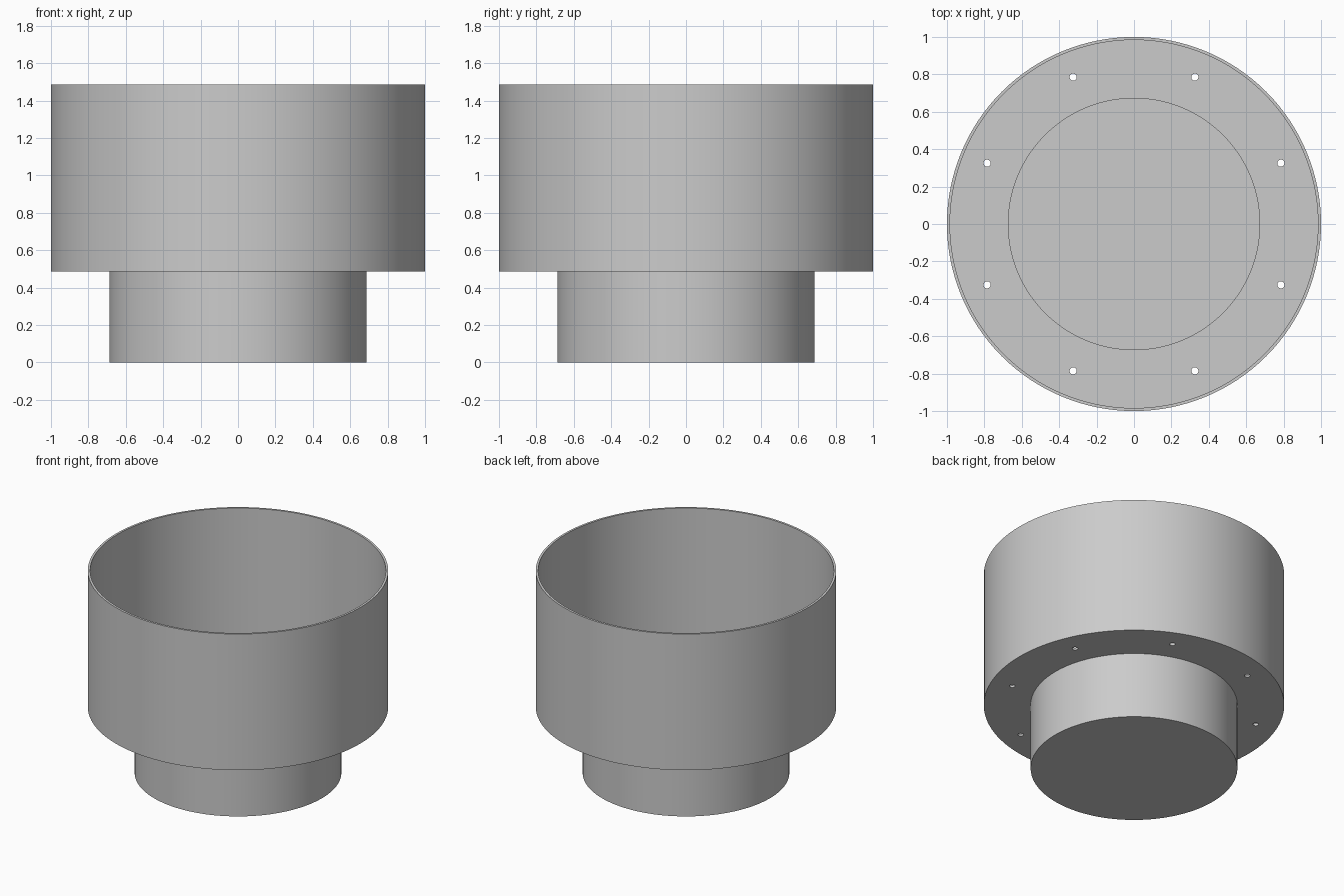
import bpy, bmesh, math

cube = bpy.data.objects.get("Cube")
if cube:
    bpy.data.objects.remove(cube, do_unlink=True)

SEGMENTS = 128
WALL = 0.016
RIM_R, NECK_R = 1.0, 0.688
STEP_Z, TOP_Z = 0.485, 1.485
HOLE_R, HOLE_RING = 0.019, 0.85

grey = bpy.data.materials.new("plain grey")
grey.use_nodes = True
colour = (0.6, 0.6, 0.6, 1)
grey.diffuse_color = colour
grey.node_tree.nodes["Principled BSDF"].inputs["Base Color"].default_value = colour


def make_object(name, bm):
    mesh = bpy.data.meshes.new(name)
    bm.to_mesh(mesh)
    bm.free()
    mesh.materials.append(grey)
    obj = bpy.data.objects.new(name, mesh)
    bpy.context.collection.objects.link(obj)
    return obj


def lathe(name, profile):
    bm = bmesh.new()
    verts = [bm.verts.new((r, 0, z)) for r, z in profile]
    edges = [bm.edges.new(pair) for pair in zip(verts, verts[1:])]
    bmesh.ops.spin(bm, geom=verts + edges, cent=(0, 0, 0), axis=(0, 0, 1),
                   angle=math.tau, steps=SEGMENTS, use_merge=True)
    bmesh.ops.remove_doubles(bm, verts=bm.verts, dist=0.0001)
    bmesh.ops.recalc_face_normals(bm, faces=bm.faces)
    return make_object(name, bm)


# Stepped thin-walled cup: outside from the base up, then inside back down
cup = lathe("stepped_cup", [
    (0, 0), (NECK_R, 0), (NECK_R, STEP_Z), (RIM_R, STEP_Z), (RIM_R, TOP_Z),
    (RIM_R - WALL, TOP_Z), (RIM_R - WALL, STEP_Z + WALL),
    (NECK_R - WALL, STEP_Z + WALL), (NECK_R - WALL, WALL), (0, WALL)])

# Ring of eight bolt holes through the ledge
bm = bmesh.new()
for i in range(8):
    angle = math.tau * (i + 0.5) / 8
    hole = bmesh.ops.create_cone(bm, cap_ends=True, segments=24, radius1=HOLE_R,
                                 radius2=HOLE_R, depth=0.1)
    bmesh.ops.translate(bm, verts=hole["verts"], vec=(
        HOLE_RING * math.cos(angle), HOLE_RING * math.sin(angle), STEP_Z))
cutter = make_object("bolt_hole_cutter", bm)
cutter.hide_render = True

cut = cup.modifiers.new("bolt holes", "BOOLEAN")
cut.operation = "DIFFERENCE"
cut.solver = "EXACT"
cut.object = cutter

bpy.ops.object.select_all(action="DESELECT")
cup.select_set(True)
bpy.context.view_layer.objects.active = cup
bpy.ops.object.modifier_apply(modifier=cut.name)
bpy.data.objects.remove(cutter, do_unlink=True)
bpy.ops.object.shade_smooth_by_angle(angle=math.radians(30))
